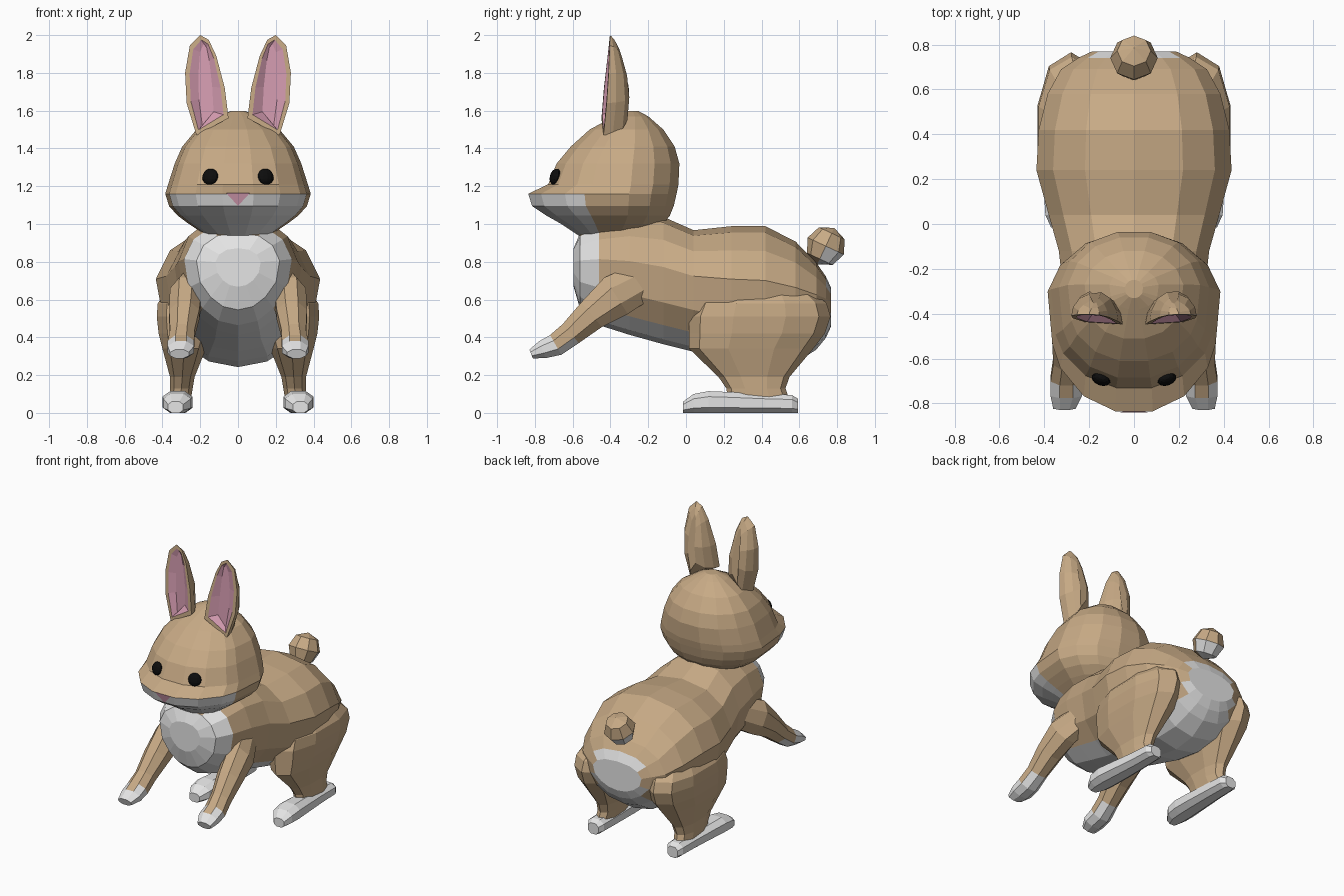
import bpy, bmesh, math
from mathutils import Vector, Matrix

if "Cube" in bpy.data.objects:
    bpy.data.objects.remove(bpy.data.objects["Cube"])


def material(name, rgb):
    m = bpy.data.materials.new(name)
    m.diffuse_color = (*rgb, 1)
    m.use_nodes = True
    m.node_tree.nodes["Principled BSDF"].inputs["Base Color"].default_value = m.diffuse_color
    return m


TAN = material("tan fur", (0.57, 0.40, 0.235))
WHITE = material("white fur", (0.78, 0.78, 0.78))
PINK = material("pink skin", (0.68, 0.34, 0.45))
BLACK = material("black", (0.004, 0.004, 0.004))


def finish(name, bm, mats, rule=None, mirror=False):
    """Turn a bmesh into an object; rule(centre, normal) picks the material."""
    bmesh.ops.recalc_face_normals(bm, faces=bm.faces)
    if rule:
        for f in bm.faces:
            f.material_index = int(rule(f.calc_center_median(), f.normal))
    mesh = bpy.data.meshes.new(name)
    bm.to_mesh(mesh)
    bm.free()
    for m in mats:
        mesh.materials.append(m)
    ob = bpy.data.objects.new(name, mesh)
    bpy.context.collection.objects.link(ob)
    if mirror:
        ob.modifiers.new("Mirror", 'MIRROR')
    return ob


def loft(rings):
    """Skin equal-length point rings and cap both ends."""
    bm = bmesh.new()
    vs = [[bm.verts.new(p) for p in r] for r in rings]
    n = len(vs[0])
    for a, b in zip(vs, vs[1:]):
        for i in range(n):
            j = (i + 1) % n
            bm.faces.new((a[i], a[j], b[j], b[i]))
    bm.faces.new(vs[0])
    bm.faces.new(vs[-1])
    return bm


def circle(n, p=1.0):
    """Rounded-square unit ring with flats on its four sides."""
    pts = []
    k = math.cos(math.pi / n) ** p
    for i in range(n):
        a = 2 * math.pi * (i + 0.5) / n
        c, s = math.cos(a), math.sin(a)
        pts.append((math.copysign(abs(c) ** p, c) / k, math.copysign(abs(s) ** p, s) / k))
    return pts


# Body: upright rings (y, bottom, widest height, top, half width), narrower underneath
body = [(-0.595, 0.67, 0.77, 0.87, 0.12), (-0.56, 0.55, 0.75, 0.95, 0.22),
        (-0.46, 0.47, 0.74, 1.0, 0.285), (-0.30, 0.42, 0.71, 1.04, 0.315),
        (-0.12, 0.37, 0.67, 1.03, 0.335), (0.04, 0.33, 0.63, 0.96, 0.38),
        (0.24, 0.28, 0.60, 0.98, 0.435), (0.42, 0.25, 0.59, 0.98, 0.425),
        (0.58, 0.27, 0.57, 0.90, 0.385), (0.69, 0.34, 0.56, 0.79, 0.325),
        (0.74, 0.40, 0.56, 0.72, 0.25), (0.768, 0.46, 0.56, 0.66, 0.19)]
rings = []
for y, z0, zm, z1, w in body:
    rings.append([(w * c * (1 + 0.3 * min(s, 0)), y, zm + s * ((z1 - zm) if s > 0 else (zm - z0)))
                  for c, s in circle(14, 0.85)])


def body_white(c, n):
    chest = c.y < -0.44 and c.z < 0.97
    belly = n.z < -0.5 and abs(c.x) < 0.22
    rump = c.y > 0.6 and n.y > 0.3 and abs(c.x) < 0.18 and c.z < 0.735
    return chest or belly or rump


finish("body", loft(rings), [TAN, WHITE], body_white)

# Head: level rings (z, front y, back y, half width, y of widest point)
head = [(0.94, -0.57, -0.22, 0.17, -0.39), (1.0, -0.66, -0.12, 0.26, -0.38),
        (1.045, -0.74, -0.085, 0.32, -0.37), (1.095, -0.815, -0.065, 0.365, -0.37),
        (1.16, -0.835, -0.05, 0.385, -0.37),
        (1.21, -0.73, -0.04, 0.37, -0.36), (1.32, -0.685, -0.035, 0.335, -0.35),
        (1.41, -0.61, -0.06, 0.295, -0.33), (1.50, -0.51, -0.12, 0.22, -0.31),
        (1.57, -0.38, -0.20, 0.11, -0.29), (1.597, -0.33, -0.25, 0.04, -0.29)]
rings = []
for z, yf, yb, w, ym in head:
    ring = []
    for c, s in circle(16, 0.95):
        if s < 0 and abs(c) > 0.95:  # cheek corner where the muzzle colour ends
            c, s = math.copysign(0.945, c), -0.36
        ring.append((w * c, ym + (s * (yb - ym) if s > 0 else -s * (yf - ym)), z))
    rings.append(ring)
finish("head", loft(rings), [TAN, WHITE],
       lambda c, n: c.z < 1.15 and c.y < -0.41 - 0.5 * (c.z - 0.95) and n.z > -0.99)

# Nose: small triangular plate on the muzzle tip
bm = bmesh.new()
bm.faces.new([bm.verts.new(p) for p in [(-0.062, -0.84, 1.163), (0, -0.821, 1.096),
                                        (0.062, -0.84, 1.163)]])
finish("nose", bm, [PINK])

# Eyes: flattened balls facing forward and outward
bm = bmesh.new()
bmesh.ops.create_uvsphere(bm, u_segments=12, v_segments=8, radius=0.044,
                          matrix=Matrix.Translation((0.147, -0.692, 1.25))
                          @ Matrix.Rotation(math.radians(20), 4, 'Z')
                          @ Matrix.Rotation(math.radians(-15), 4, 'X')
                          @ Matrix.Diagonal((1, 0.6, 1, 1)))
finish("eyes", bm, [BLACK], mirror=True)

# Ears: outline lofted from a rounded back to a rim and a hollow pink inside
outline = [(0.05, 1.56), (0.07, 1.72), (0.115, 1.89), (0.155, 1.975), (0.20, 2.0),
           (0.255, 1.945), (0.28, 1.80), (0.272, 1.64), (0.22, 1.47)]


def ear_ring(sx, sz, dy):
    ring = []
    for x, z in outline:
        x2 = 0.172 + (x - 0.172) * sx
        z2 = 1.75 + (z - 1.75) * sz
        taper = min(1, (2.02 - z2) / 0.3) ** 0.7
        ring.append((x2, -0.44 + 0.07 * (z2 - 1.47) + 0.1 * (x2 - 0.19) * taper + dy * taper, z2))
    return ring


ear = [ear_ring(0.25, 0.72, 0.125), ear_ring(0.66, 0.89, 0.10), ear_ring(0.92, 0.97, 0.05),
       ear_ring(1, 1, 0), ear_ring(0.78, 0.90, 0.0), ear_ring(0.35, 0.82, 0.03)]
bm = loft(ear)
bm.faces.ensure_lookup_table()
n = len(outline)
for f in list(bm.faces)[4 * n:5 * n] + [bm.faces[-1]]:
    f.material_index = 1
finish("ears", bm, [TAN, PINK], mirror=True)

# Front legs: rings square to a sloping path (centre, half width, half depth)
arm = [((0.22, -0.22, 0.70), 0.07, 0.10), ((0.275, -0.37, 0.62), 0.085, 0.115),
       ((0.285, -0.50, 0.52), 0.08, 0.085), ((0.295, -0.61, 0.42), 0.065, 0.066),
       ((0.302, -0.69, 0.36), 0.07, 0.06), ((0.302, -0.76, 0.335), 0.07, 0.048),
       ((0.31, -0.82, 0.312), 0.05, 0.025)]
rings = []
for i, (p, rx, rv) in enumerate(arm):
    t = Vector(arm[min(i + 1, len(arm) - 1)][0]) - Vector(arm[max(i - 1, 0)][0])
    up = Vector((1, 0, 0)).cross(Vector((0, t.y, t.z))).normalized()
    rings.append([Vector(p) + Vector((rx * c, 0, 0)) + up * rv * s for c, s in circle(8)])
# White sole and toes, tan on top of the paw
finish("front_legs", loft(rings), [TAN, WHITE],
       lambda c, n: c.y < -0.60 and c.z < 0.36 + 0.2 * (-0.61 - c.y), mirror=True)

# Hind legs: level rings (z, front y, back y, inner x, outer x)
thigh = [(0.70, 0.18, 0.60, 0.15, 0.34), (0.58, 0.06, 0.73, 0.13, 0.425),
         (0.51, 0.03, 0.75, 0.13, 0.43), (0.42, 0.03, 0.72, 0.14, 0.42),
         (0.34, 0.03, 0.66, 0.17, 0.40),
         (0.19, 0.18, 0.54, 0.23, 0.36), (0.13, 0.22, 0.52, 0.24, 0.36),
         (0.07, 0.23, 0.54, 0.25, 0.36)]
rings = []
for z, y0, y1, x0, x1 in thigh:
    rings.append([((x0 + x1) / 2 + c * (x1 - x0) / 2, (y0 + y1) / 2 + s * (y1 - y0) / 2, z)
                  for c, s in circle(10, 0.85)])
finish("hind_legs", loft(rings), [TAN], mirror=True)

# Hind feet: upright rings (y, top z, inner x, outer x)
foot = [(-0.015, 0.06, 0.29, 0.37), (0.04, 0.10, 0.25, 0.395), (0.12, 0.115, 0.24, 0.40),
        (0.24, 0.11, 0.24, 0.39), (0.42, 0.10, 0.245, 0.375), (0.56, 0.095, 0.25, 0.37),
        (0.592, 0.075, 0.27, 0.35)]
rings = []
for y, z1, x0, x1 in foot:
    rings.append([((x0 + x1) / 2 + c * (x1 - x0) / 2, y, z1 / 2 + s * z1 / 2)
                  for c, s in circle(8, 0.8)])
finish("hind_feet", loft(rings), [WHITE], mirror=True)

# Tail: low-poly ball, white on the lower back
bm = bmesh.new()
bmesh.ops.create_uvsphere(bm, u_segments=8, v_segments=4, radius=0.106,
                          matrix=Matrix.Translation((0, 0.74, 0.883))
                          @ Matrix.Rotation(math.radians(-25), 4, 'X'))
finish("tail", bm, [TAN, WHITE], lambda c, n: n.z < -0.2 and n.y > -0.25)
